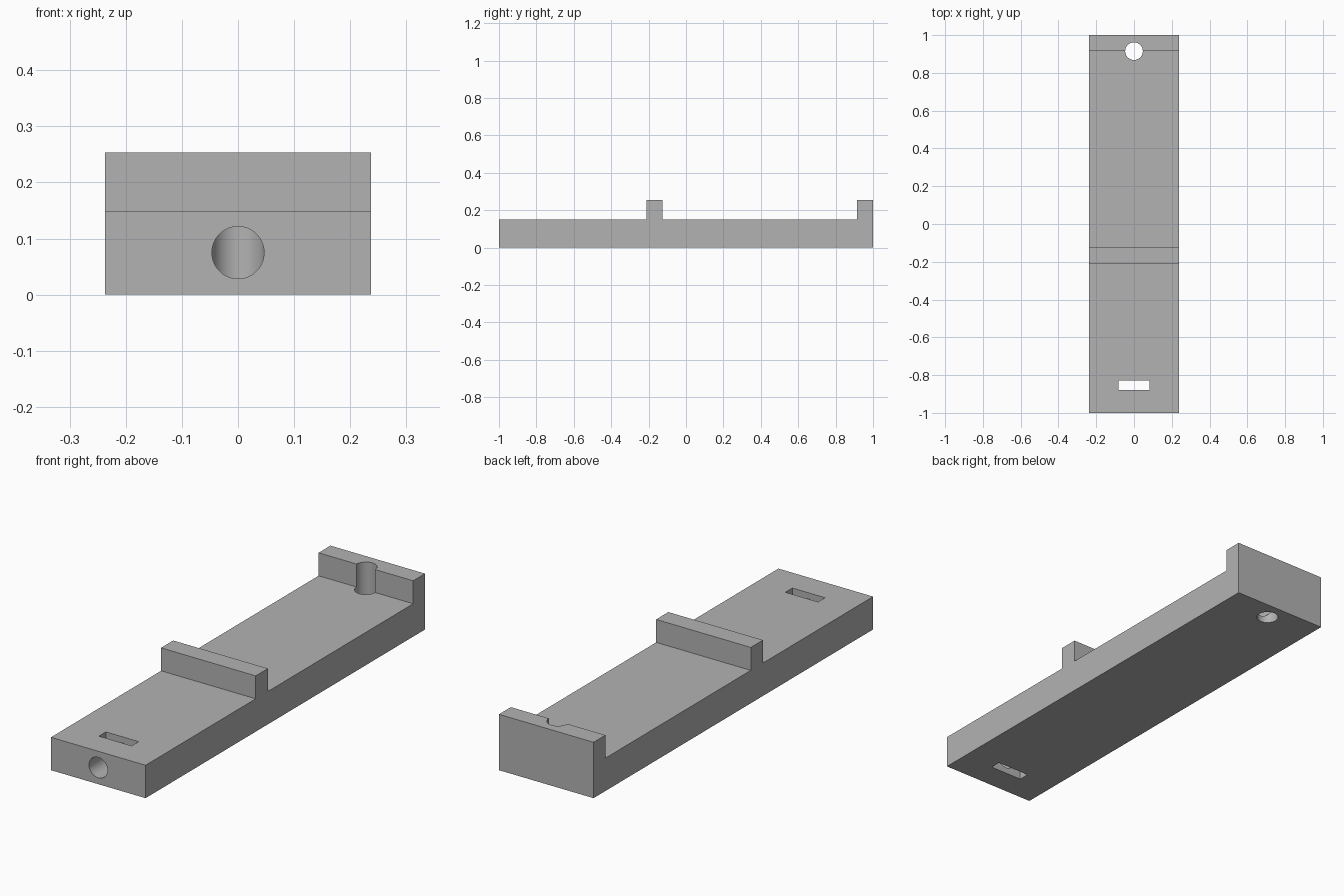
import bpy
import math
from mathutils import Vector

default = bpy.data.objects.get("Cube")
if default:
    bpy.data.objects.remove(default, do_unlink=True)

WIDTH = 0.237      # half width
DECK, TOP = 0.149, 0.253
HOLE_R = 0.0465
POST_Y = 0.915

grey = bpy.data.materials.new("plain grey")
grey.use_nodes = True
color = (0.45, 0.45, 0.45, 1)
grey.diffuse_color = color
grey.node_tree.nodes["Principled BSDF"].inputs["Base Color"].default_value = color


def extruded_profile(name, profile):
    """Extrude a (y, z) side profile across the full width."""
    n = len(profile)
    verts = [(x, y, z) for x in (-WIDTH, WIDTH) for y, z in profile]
    faces = [tuple(reversed(range(n))), tuple(range(n, 2 * n))]
    faces += [(i, (i + 1) % n, (i + 1) % n + n, i + n) for i in range(n)]
    mesh = bpy.data.meshes.new(name)
    mesh.from_pydata(verts, [], faces)
    obj = bpy.data.objects.new(name, mesh)
    bpy.context.collection.objects.link(obj)
    mesh.materials.append(grey)
    return obj


def cut(target, cutter, name):
    """Subtract a cutter and remove it."""
    cutter.name = name
    cutter.hide_render = True
    cutter.data.materials.append(grey)
    mod = target.modifiers.new(name, 'BOOLEAN')
    mod.operation = 'DIFFERENCE'
    mod.solver = 'EXACT'
    mod.object = cutter
    bpy.context.view_layer.objects.active = target
    bpy.ops.object.modifier_apply(modifier=name)
    bpy.data.objects.remove(cutter, do_unlink=True)


def cylinder_between(a, b):
    a, b = Vector(a), Vector(b)
    axis = b - a
    bpy.ops.mesh.primitive_cylinder_add(
        vertices=64, radius=HOLE_R, depth=axis.length, location=(a + b) / 2,
        rotation=axis.to_track_quat('Z', 'Y').to_euler())
    return bpy.context.object


# Base bar with the middle ridge and the raised rear lip
base = extruded_profile("slotted_base", [
    (-1, 0), (1, 0), (1, TOP), (POST_Y, TOP), (POST_Y, DECK),
    (-0.125, DECK), (-0.125, TOP), (-0.212, TOP), (-0.212, DECK), (-1, DECK)])

# Lengthwise bore from the front end to the upright hole
cut(base, cylinder_between((0, -1.1, 0.075), (0, POST_Y, 0.075)), "front_bore")

# Upright hole through the deck and the face of the rear lip
cut(base, cylinder_between((0, POST_Y, -0.1), (0, POST_Y, 0.4)), "rear_hole")

# Rectangular slot through the front of the deck
bpy.ops.mesh.primitive_cube_add(size=1, location=(0, -0.853, 0.075))
slot = bpy.context.object
slot.scale = (0.164, 0.05, 0.4)
cut(base, slot, "front_slot")

# Smooth bores with crisp edges
bpy.ops.object.select_all(action='DESELECT')
base.select_set(True)
bpy.context.view_layer.objects.active = base
bpy.ops.object.shade_smooth_by_angle(angle=math.radians(30))
